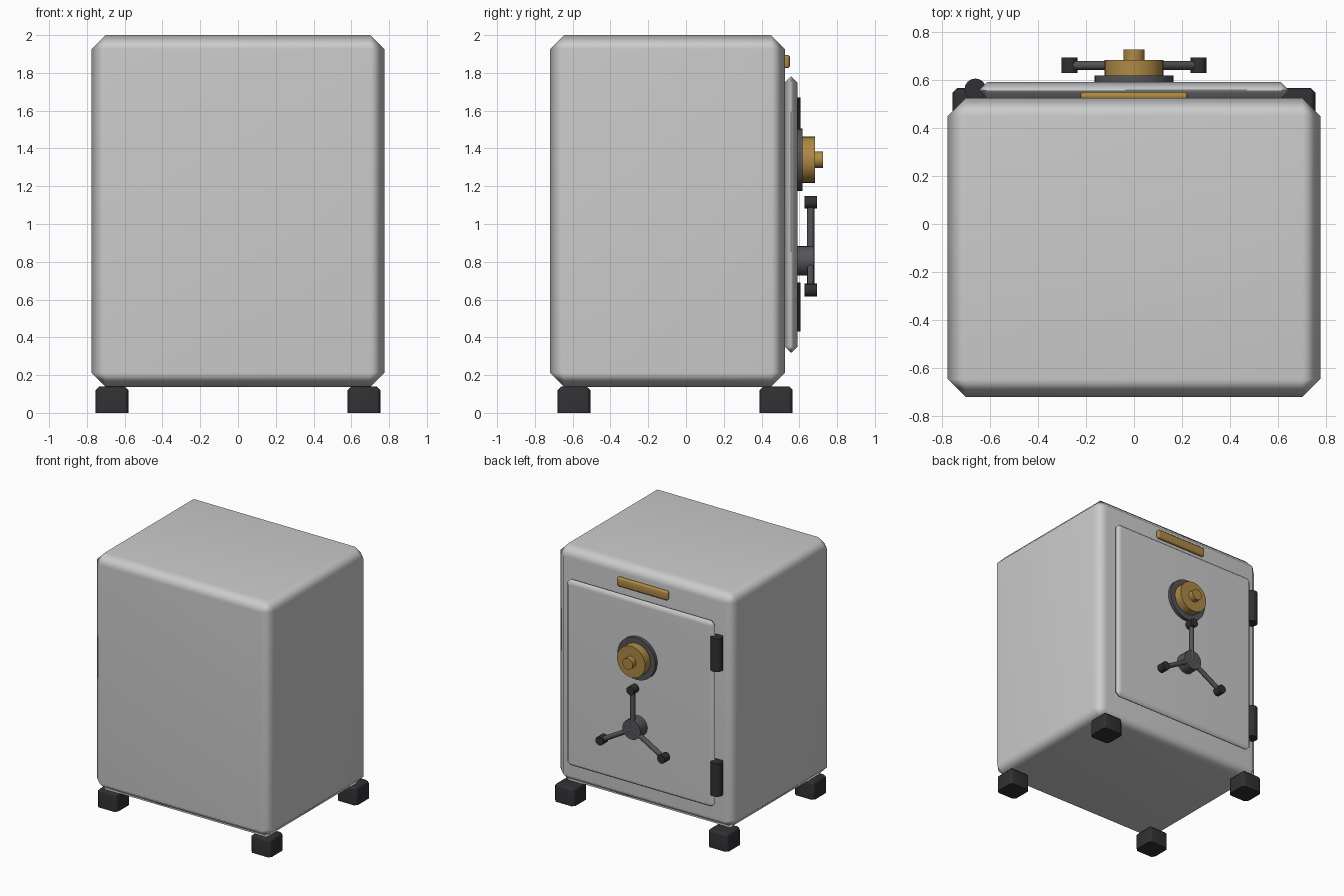
import bpy, bmesh, math
from mathutils import Matrix

if "Cube" in bpy.data.objects:
    bpy.data.objects.remove(bpy.data.objects["Cube"])


def material(name, rgb):
    m = bpy.data.materials.new(name)
    m.diffuse_color = (*rgb, 1)
    m.use_nodes = True
    m.node_tree.nodes["Principled BSDF"].inputs["Base Color"].default_value = m.diffuse_color
    return m


BLACK = material("black_rubber", (0.03, 0.03, 0.034))
STEEL = material("dark_steel", (0.09, 0.09, 0.10))
BRASS = material("brass", (0.42, 0.25, 0.06))


def finish(name, bm, mat):
    bmesh.ops.recalc_face_normals(bm, faces=bm.faces)
    me = bpy.data.meshes.new(name)
    bm.to_mesh(me)
    bm.free()
    ob = bpy.data.objects.new(name, me)
    bpy.context.collection.objects.link(ob)
    if mat:
        me.materials.append(mat)
    bpy.ops.object.select_all(action='DESELECT')
    ob.select_set(True)
    bpy.context.view_layer.objects.active = ob
    bpy.ops.object.shade_smooth_by_angle(angle=math.radians(60))
    # keep the big faces flat so only the bevels blend
    wn = ob.modifiers.new("weighted_normals", 'WEIGHTED_NORMAL')
    wn.keep_sharp = True
    return ob


def box(name, x, y, z, bevel, mat=None, flat_base=False):
    bm = bmesh.new()
    centre = [sum(r) / 2 for r in (x, y, z)]
    size = [r[1] - r[0] for r in (x, y, z)]
    bmesh.ops.create_cube(bm, size=1, matrix=Matrix.Translation(centre) @ Matrix.Diagonal((*size, 1)))
    edges = [e for e in bm.edges
             if not (flat_base and all(v.co.z < z[0] + 1e-4 for v in e.verts))]
    bmesh.ops.bevel(bm, geom=edges, offset=bevel, segments=1, affect='EDGES', profile=0.5)
    return finish(name, bm, mat)


def cylinder(name, centre, radius, length, rot, mat, sides=24):
    bm = bmesh.new()
    bmesh.ops.create_cone(bm, cap_ends=True, segments=sides, radius1=radius, radius2=radius,
                          depth=length, matrix=Matrix.Translation(centre) @ rot)
    return finish(name, bm, mat)


ALONG_Y = Matrix.Rotation(math.pi / 2, 4, 'X')
UPRIGHT = Matrix.Identity(4)


def disc(name, x, z, y0, y1, radius, mat, sides=24):
    return cylinder(name, (x, (y0 + y1) / 2, z), radius, y1 - y0, ALONG_Y, mat, sides)


# Cabinet, door and nameplate
box("safe_body", (-0.775, 0.775), (-0.72, 0.525), (0.138, 2.0), 0.075)
box("door", (-0.642, 0.642), (0.523, 0.59), (0.32, 1.78), 0.031)
box("nameplate", (-0.222, 0.222), (0.515, 0.55), (1.825, 1.895), 0.01, BRASS)

# Feet
for sx, side in ((-1, "left"), (1, "right")):
    xs = sorted((sx * 0.58, sx * 0.755))
    for label, ys in (("front", (-0.68, -0.505)), ("back", (0.39, 0.565))):
        box(f"{label}_{side}_foot", xs, ys, (0, 0.14), 0.02, BLACK, flat_base=True)

# Hinges
for label, z in (("lower", 0.56), ("upper", 1.54)):
    cylinder(f"{label}_hinge", (-0.66, 0.56, z), 0.045, 0.26, UPRIGHT, BLACK, 16)

# Combination dial
disc("dial_base", 0, 1.34, 0.58, 0.617, 0.165, STEEL, 32)
disc("dial", 0, 1.34, 0.61, 0.682, 0.122, BRASS, 32)
disc("dial_knob", 0, 1.34, 0.675, 0.725, 0.044, BRASS, 20)

# Three-spoke handle
HZ, REACH = 0.805, 0.31
disc("handle_hub", 0, HZ, 0.58, 0.677, 0.078, STEEL)
for i in range(3):
    a = i * math.tau / 3
    dx, dz = math.sin(a), math.cos(a)
    cylinder(f"handle_spoke_{i + 1}", (dx * REACH / 2, 0.66, HZ + dz * REACH / 2), 0.019, REACH,
             Matrix.Rotation(a, 4, 'Y'), STEEL, 12)
    disc(f"handle_grip_{i + 1}", dx * REACH, HZ + dz * REACH, 0.628, 0.693, 0.034, BLACK, 16)
